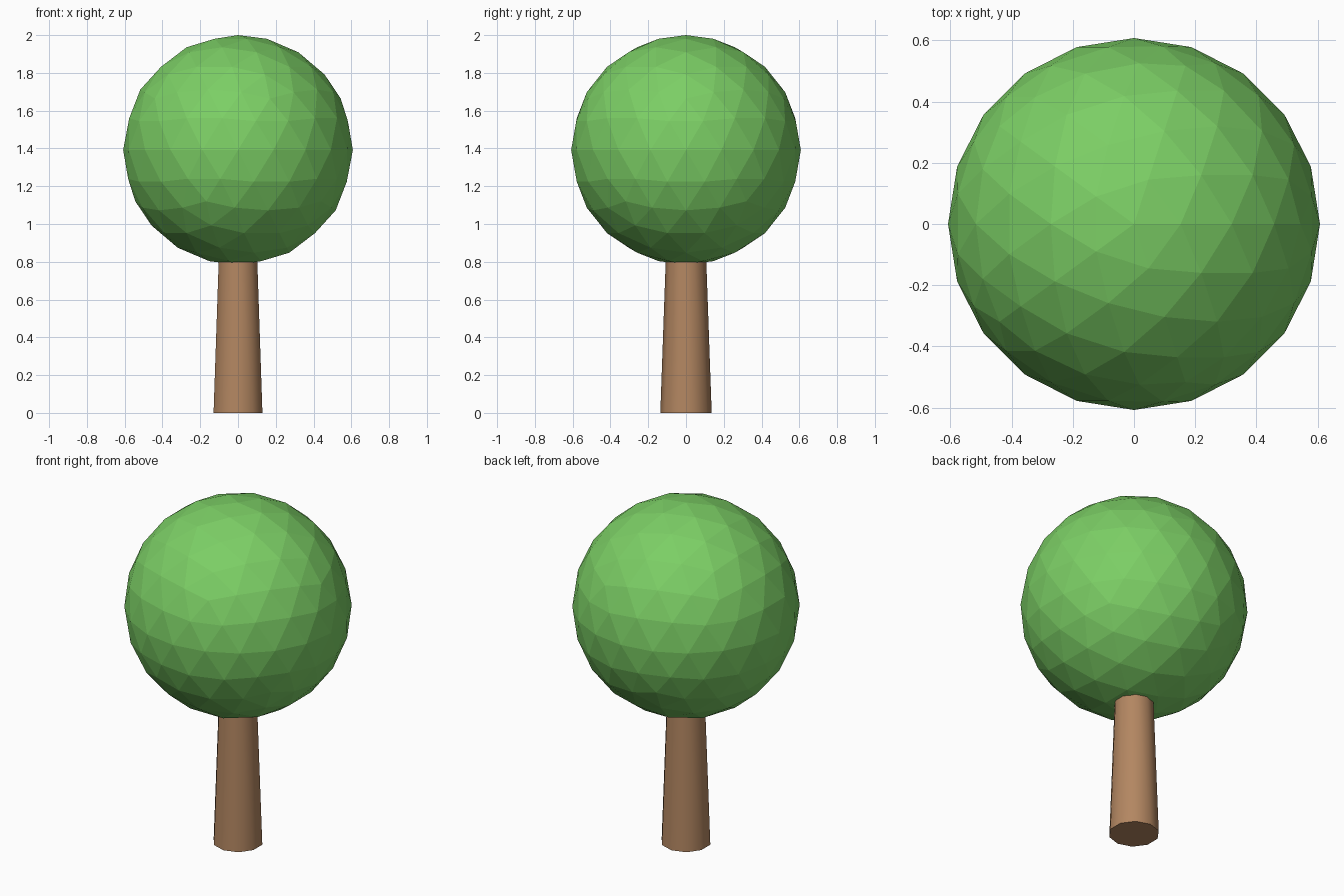
import bpy

if "Cube" in bpy.data.objects:
    bpy.data.objects.remove(bpy.data.objects["Cube"])


def finish(name, color):
    obj = bpy.context.object
    obj.name = name
    mat = bpy.data.materials.new(name + "_color")
    mat.diffuse_color = color
    mat.use_nodes = True
    mat.node_tree.nodes["Principled BSDF"].inputs["Base Color"].default_value = mat.diffuse_color
    obj.data.materials.append(mat)
    return obj


# Tapered ten-sided trunk, running slightly into the foliage
trunk_height = 0.9
bpy.ops.mesh.primitive_cone_add(vertices=10, radius1=0.136, radius2=0.104,
                                depth=trunk_height,
                                location=(0, 0, trunk_height / 2))
finish("trunk", (0.45, 0.24, 0.12, 1))
bpy.ops.object.shade_smooth_by_angle(angle=0.8)

# Faceted ball of leaves
radius = 0.608
bpy.ops.mesh.primitive_ico_sphere_add(subdivisions=3, radius=radius,
                                      location=(0, 0, 2 - radius))
finish("foliage", (0.2, 0.62, 0.13, 1))
bpy.ops.object.shade_flat()
